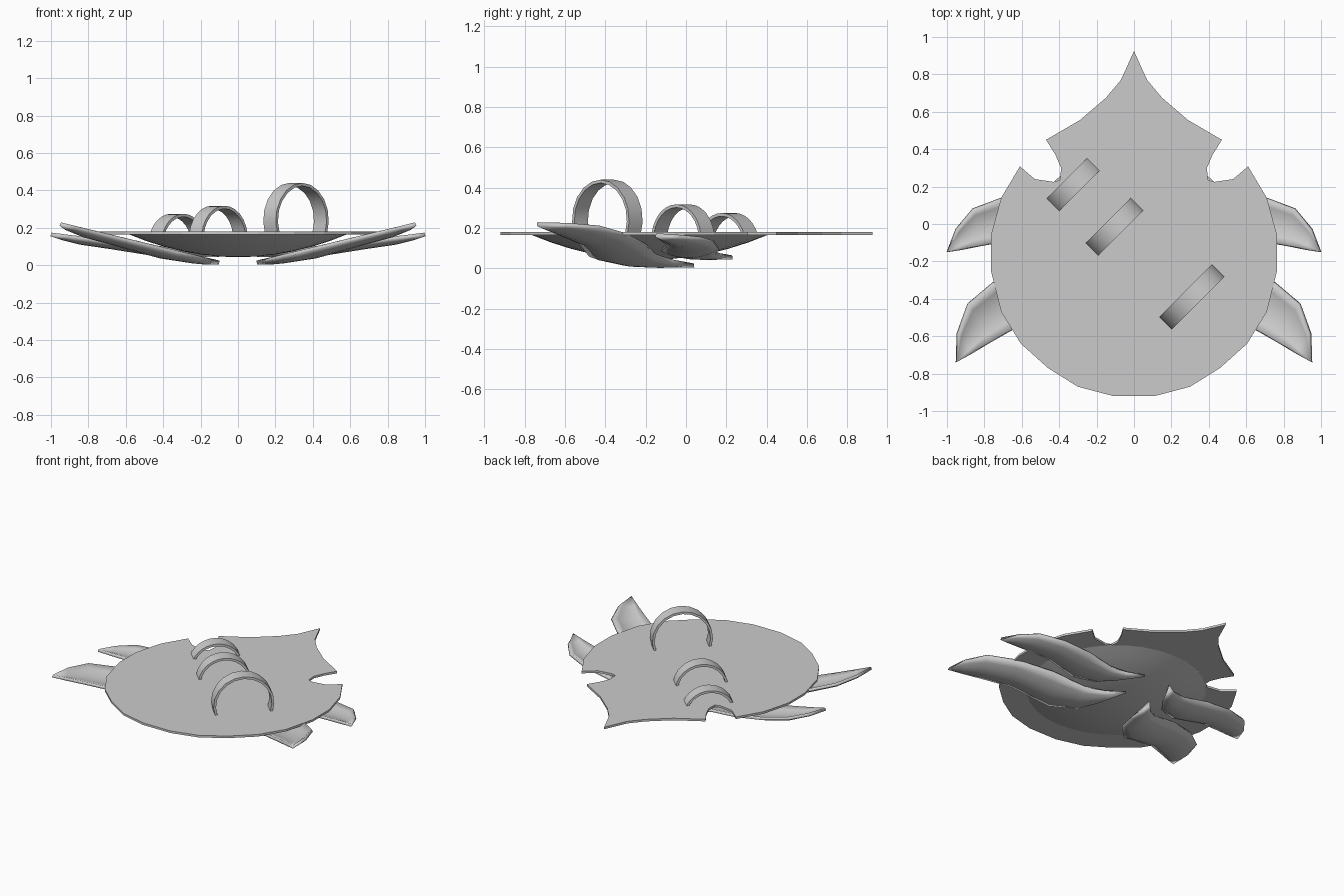
import bpy, bmesh, math
from mathutils import Vector, Matrix

if "Cube" in bpy.data.objects:
    bpy.data.objects.remove(bpy.data.objects["Cube"])


def make_object(name, bm, smooth=True):
    bmesh.ops.recalc_face_normals(bm, faces=bm.faces)
    mesh = bpy.data.meshes.new(name)
    bm.to_mesh(mesh)
    bm.free()
    ob = bpy.data.objects.new(name, mesh)
    bpy.context.collection.objects.link(ob)
    if smooth:
        bpy.ops.object.select_all(action='DESELECT')
        ob.select_set(True)
        bpy.context.view_layer.objects.active = ob
        bpy.ops.object.shade_smooth_by_angle(angle=math.radians(35))
    return ob


# Flat pointed deck: half outline mirrored, then thickened
half = [(0.07, .77), (.15, .675), (.29, .555), (.47, .45), (.42, .37), (.39, .30),
        (.395, .235), (.43, .225), (.53, .24), (.61, .308), (.71, .14), (.765, -.06),
        (.765, -.25), (.71, -.47), (.605, -.64), (.46, -.77), (.3, -.87), (.11, -.92)]
outline = [(0, .925)] + half + [(-x, y) for x, y in reversed(half)]
bm = bmesh.new()
face = bm.faces.new([bm.verts.new((x, y, .165)) for x, y in outline])
ext = bmesh.ops.extrude_face_region(bm, geom=[face])
for v in [g for g in ext['geom'] if isinstance(g, bmesh.types.BMVert)]:
    v.co.z = .18
make_object("deck", bm, smooth=False)

# Shallow bowl under the deck
bm = bmesh.new()
RADIUS, DEPTH, SIDES, RINGS = .59, .125, 32, 6
pole = bm.verts.new((0, -.18, .168 - DEPTH))
prev = None
for i in range(1, RINGS + 1):
    k = i / RINGS
    ring = [bm.verts.new((RADIUS * k * math.cos(a), -.18 + RADIUS * k * math.sin(a),
                          .168 - DEPTH * (1 - k * k)))
            for a in (2 * math.pi * j / SIDES for j in range(SIDES))]
    for j in range(SIDES):
        n = (j + 1) % SIDES
        if prev:
            bm.faces.new((prev[j], ring[j], ring[n], prev[n]))
        else:
            bm.faces.new((pole, ring[j], ring[n]))
    prev = ring
bm.faces.new(prev)
make_object("underside_bowl", bm)


# Curved fins: sheet between two edges, sagging in the middle, mirrored
BACK = [(.1, .23), (.2, .17), (.31, .14), (.5, .16), (.7, .14), (.86, .08), (.95, -.03), (1, -.15)]
FRONT = [(.1, .23), (.21, .05), (.28, -.05), (.42, -.12), (.65, -.085), (.82, -.115),
         (.92, -.135), (1, -.15)]


def make_fin(name, root, angle, scale, z_root, z_tip, tip_x):
    rot = Matrix.Rotation(angle, 2)

    def place(p):
        return root + rot @ (Vector(p) - Vector(BACK[0])) * scale

    bm = bmesh.new()
    rows = []
    steps = 6
    for b, f in zip(BACK, FRONT):
        b, f = place(b), place(f)
        sag = .13 * (b - f).length
        row = []
        for i in range(steps + 1):
            u = i / steps
            p = b.lerp(f, u)
            z = z_root + (z_tip - z_root) * (p.x - root.x) / (tip_x - root.x)
            z = max(z - sag * 4 * u * (1 - u), .01)
            row.append(bm.verts.new((p.x, p.y, z)))
        rows.append(row)
    for r0, r1 in zip(rows, rows[1:]):
        for i in range(steps):
            bm.faces.new((r0[i], r1[i], r1[i + 1], r0[i + 1]))
    bmesh.ops.remove_doubles(bm, verts=bm.verts, dist=.0005)
    ob = make_object(name, bm)
    thick = ob.modifiers.new("thickness", 'SOLIDIFY')
    thick.thickness = .02
    thick.offset = 0
    ob.modifiers.new("mirror", 'MIRROR').use_mirror_merge = False


make_fin("rear_fins", Vector((.1, .23)), 0, 1, .055, .165, 1.0)
make_fin("front_fins", Vector((.1, .04)), math.radians(-19.6), 1.18, .015, .22, .95)


# Arched hoops standing diagonally on the deck
def make_hoop(name, cx, cy, radius, top, width=.095, thickness=.016, segments=12):
    cz = top - radius
    start = math.asin((.168 - cz) / radius)
    along = Vector((1, 1, 0)).normalized()
    across = Vector((1, -1, 0)).normalized()
    bm = bmesh.new()
    prev = None
    for i in range(segments + 1):
        a = start + (math.pi - 2 * start) * i / segments
        section = []
        for r, w in ((radius, -.5), (radius, .5), (radius - thickness, .5), (radius - thickness, -.5)):
            section.append(bm.verts.new(Vector((cx, cy, cz + r * math.sin(a)))
                                        + along * r * math.cos(a) + across * w * width))
        if prev:
            for j in range(4):
                n = (j + 1) % 4
                bm.faces.new((prev[j], section[j], section[n], prev[n]))
        else:
            bm.faces.new(section)
        prev = section
    bm.faces.new(prev)
    make_object(name, bm)


make_hoop("small_hoop", -.325, .21, .172, .275)
make_hoop("middle_hoop", -.105, -.015, .175, .318)
make_hoop("large_hoop", .31, -.39, .2, .44)
